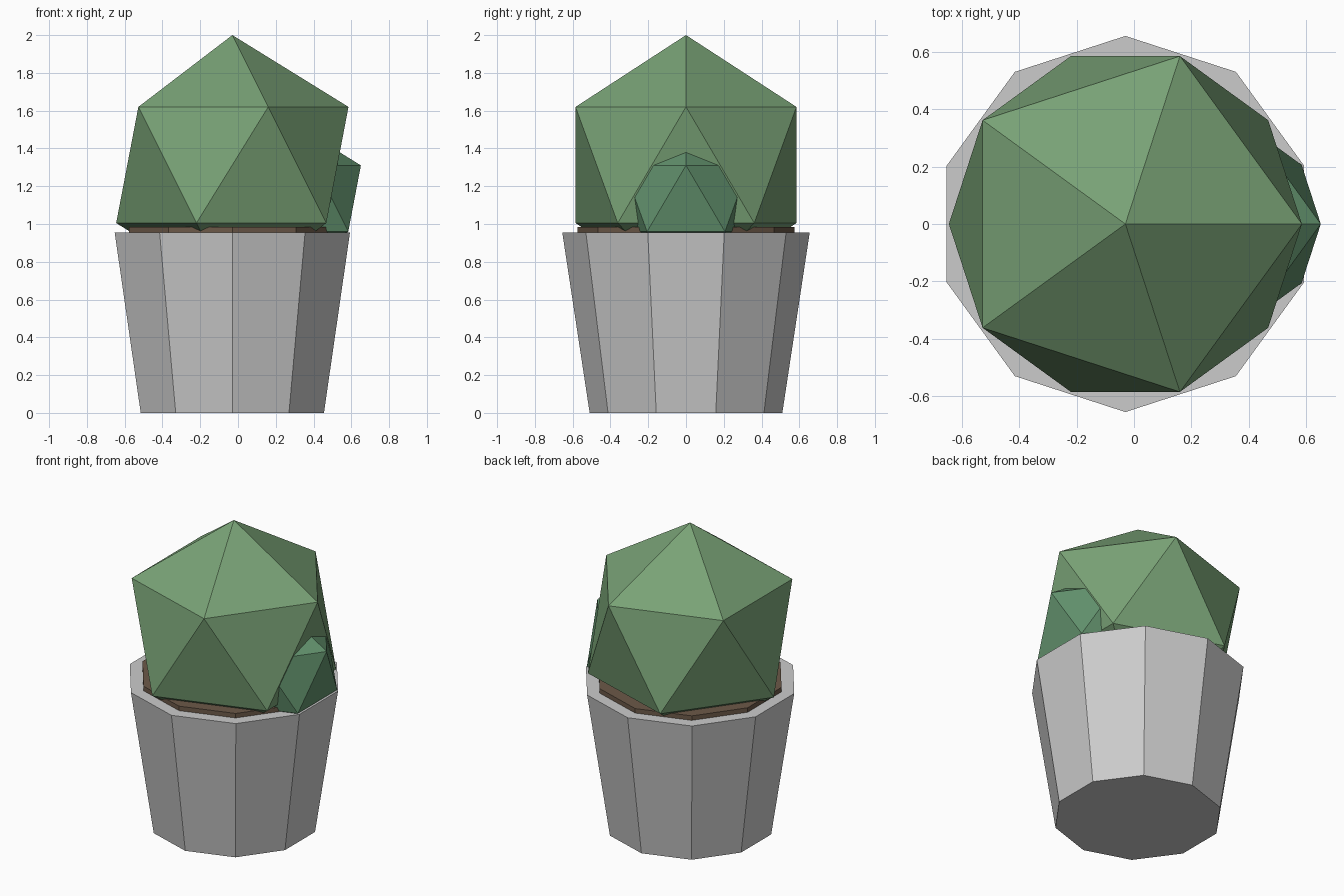
import bpy

if "Cube" in bpy.data.objects:
    bpy.data.objects.remove(bpy.data.objects["Cube"])

CX = -0.03  # axis shared by pot, soil and large cactus


def material(name, rgb):
    m = bpy.data.materials.new(name)
    m.diffuse_color = (*rgb, 1)
    m.use_nodes = True
    m.node_tree.nodes["Principled BSDF"].inputs["Base Color"].default_value = m.diffuse_color
    return m


def finish(name, mat=None):
    ob = bpy.context.object
    ob.name = name
    if mat:
        ob.data.materials.append(mat)
    return ob


def frustum(name, r_bottom, r_top, z0, z1, mat=None):
    bpy.ops.mesh.primitive_cone_add(vertices=10, radius1=r_bottom, radius2=r_top,
                                    depth=z1 - z0, location=(CX, 0, (z0 + z1) / 2))
    return finish(name, mat)


def cactus_ball(name, radius, x, z, mat):
    bpy.ops.mesh.primitive_ico_sphere_add(subdivisions=1, radius=radius, location=(x, 0, z))
    return finish(name, mat)


# Tapered ten-sided pot
frustum("pot", 0.51, 0.655, 0, 0.955)

# Soil disc standing slightly above the rim
frustum("soil", 0.575, 0.575, 0.90, 0.985, material("soil_brown", (0.15, 0.10, 0.065)))

# Large faceted cactus and the small offshoot on its right
cactus_ball("cactus_body", 0.6875, CX, 1.3125, material("cactus_green", (0.19, 0.36, 0.18)))
cactus_ball("cactus_offshoot", 0.392, 0.30, 1.135, material("offshoot_green", (0.12, 0.28, 0.15)))
